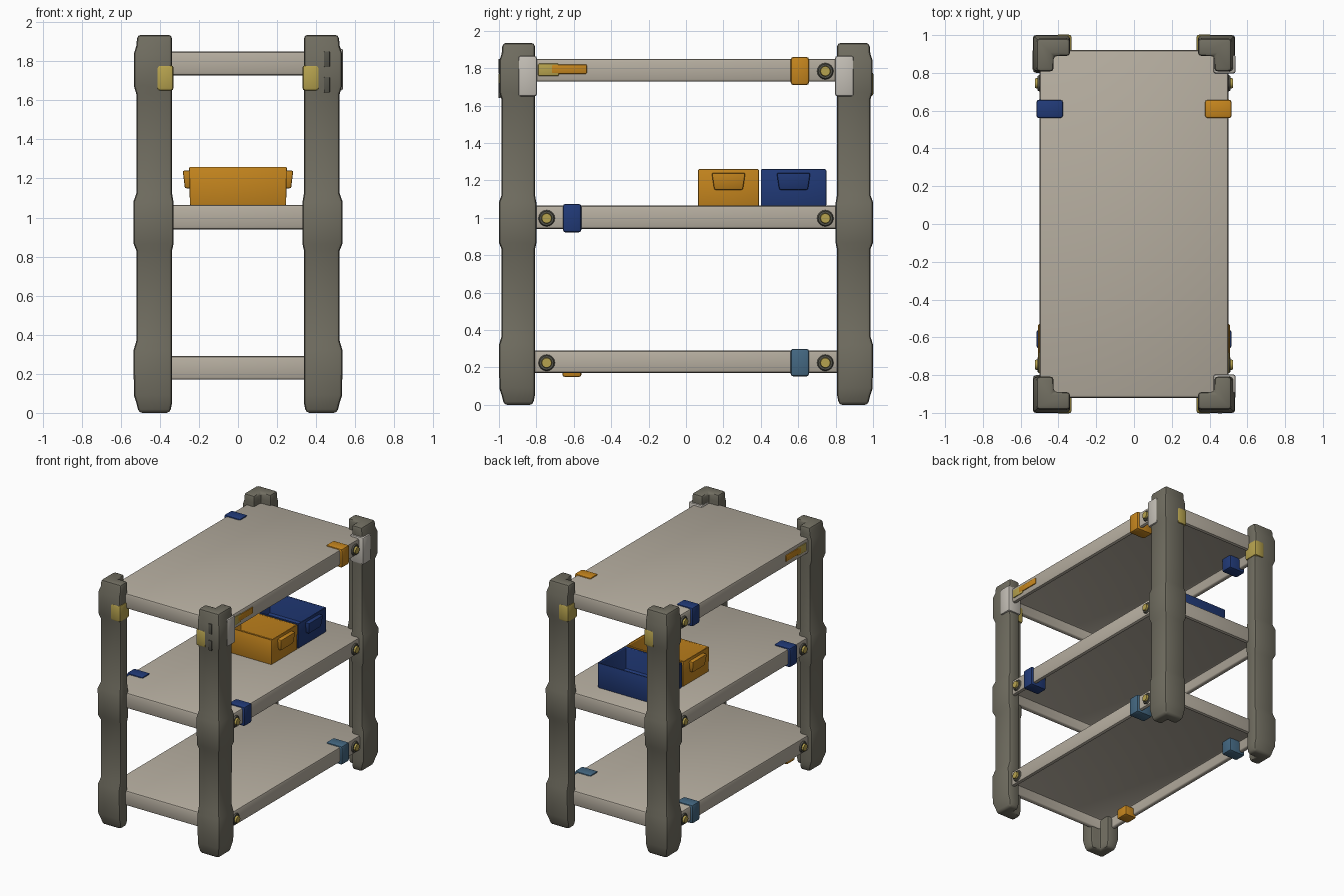
import bpy, bmesh, math
from mathutils import Matrix

if "Cube" in bpy.data.objects:
    bpy.data.objects.remove(bpy.data.objects["Cube"])


def material(name, r, g, b):
    m = bpy.data.materials.new(name)
    lin = [((c / 255 + 0.055) / 1.055) ** 2.4 for c in (r, g, b)]
    m.diffuse_color = (*lin, 1)
    m.use_nodes = True
    m.node_tree.nodes["Principled BSDF"].inputs["Base Color"].default_value = m.diffuse_color
    return m


POST = material("olive grey", 113, 110, 97)
SHELF = material("warm light grey", 182, 174, 160)
ORANGE = material("orange", 198, 134, 30)
BLUE = material("navy blue", 33, 58, 120)
STEEL = material("steel blue", 68, 104, 130)
YELLOW = material("dull yellow", 182, 162, 78)
WHITE = material("off white", 196, 191, 182)
DARK = material("dark grey", 84, 83, 74)


def finish(bm, name, mat, bevel=0.0, segs=2):
    bmesh.ops.recalc_face_normals(bm, faces=bm.faces[:])
    if bevel:
        edges = [e for e in bm.edges if e.calc_face_angle(0) > math.radians(50)]
        bmesh.ops.bevel(bm, geom=edges, offset=bevel, segments=segs,
                        profile=0.5, affect='EDGES', clamp_overlap=True)
    me = bpy.data.meshes.new(name)
    bm.to_mesh(me)
    bm.free()
    me.materials.append(mat)
    ob = bpy.data.objects.new(name, me)
    bpy.context.collection.objects.link(ob)
    bpy.ops.object.select_all(action='DESELECT')
    ob.select_set(True)
    bpy.context.view_layer.objects.active = ob
    bpy.ops.object.shade_smooth_by_angle(angle=math.radians(40))
    return ob


def cube(x0, x1, y0, y1, z0, z1):
    bm = bmesh.new()
    bmesh.ops.create_cube(bm, size=1)
    for v in bm.verts:
        v.co.x = x0 if v.co.x < 0 else x1
        v.co.y = y0 if v.co.y < 0 else y1
        v.co.z = z0 if v.co.z < 0 else z1
    return bm


def box(name, mat, sx, sy, dims, bevel=0.01):
    # box given for the +x +y corner, flipped by signs
    bm = cube(*dims)
    for v in bm.verts:
        v.co.x *= sx
        v.co.y *= sy
    return finish(bm, name, mat, bevel)


def hollow(bm, up, wall, depth):
    # sink the top or bottom face to leave a wall
    bm.normal_update()
    face = next(f for f in bm.faces if f.normal.z * up > 0.9)
    bmesh.ops.inset_region(bm, faces=[face], thickness=wall)
    ext = bmesh.ops.extrude_discrete_faces(bm, faces=[face])
    for v in ext["faces"][0].verts:
        v.co.z -= up * depth


# L-shaped corner posts: rings of (height, outer growth, arm growth)
RINGS = [(0.0, -0.012, -0.01), (0.05, 0.0, 0.0), (0.09, 0.013, 0.0),
         (0.32, 0.015, 0.0), (0.37, 0.0, 0.0), (0.83, 0.0, 0.0),
         (0.865, 0.014, 0.008), (1.08, 0.016, 0.008), (1.125, 0.0, 0.0),
         (1.63, 0.0, 0.0), (1.67, 0.012, 0.0), (1.84, 0.013, 0.0),
         (1.88, 0.0, 0.0), (1.935, -0.004, 0.0)]
for sx in (-1, 1):
    for sy in (-1, 1):
        bm = bmesh.new()
        loops = []
        for z, o, a in RINGS:
            X, Y, ex, ey, ix, iy = 0.52 + o, 0.985 + o, 0.338 - a, 0.808 - a, 0.425, 0.89
            pts = [(X, Y), (ex, Y), (ex, iy), (ix, iy), (ix, ey), (X, ey)]
            loops.append([bm.verts.new((sx * x, sy * y, z)) for x, y in pts])
        for lo, hi in zip(loops, loops[1:]):
            for i in range(6):
                j = (i + 1) % 6
                bm.faces.new((lo[i], lo[j], hi[j], hi[i]))
        bm.faces.new(loops[0])
        bm.faces.new(loops[-1])
        finish(bm, "corner_post", POST, 0.018)
        # yellow latch on the inner edge of the end face
        box("post_latch", YELLOW, sx, sy, (0.33, 0.415, 0.88, 1.002, 1.65, 1.78), 0.014)
    # pale pads on the right side posts
for sy in (-1, 1):
    box("post_pad", WHITE, 1, sy, (0.42, 0.538, 0.797, 0.897, 1.65, 1.865), 0.012)
# slots on the front right post
for z in (1.68, 1.81):
    box("post_slot", DARK, 1, -1, (0.44, 0.47, 0.99, 1.002, z - 0.04, z + 0.04), 0.004)

# shelves, hollow underneath
SHELVES = {"bottom": (0.17, 0.29), "middle": (0.94, 1.065), "top": (1.728, 1.85)}
for name, (z0, z1) in SHELVES.items():
    bm = cube(-0.5, 0.5, -0.92, 0.92, z0, z1)
    hollow(bm, -1, 0.05, 0.085)
    finish(bm, name + "_shelf", SHELF, 0.015)
    # round pins with dark collars near each post
    for sx in (-1, 1):
        for sy in (-1, 1):
            if name == "top" and sy < 0:
                continue
            for part, mat, r, d in (("pin_collar", DARK, 0.045, 0.012), ("pin", YELLOW, 0.03, 0.026)):
                bm = bmesh.new()
                bmesh.ops.create_cone(bm, cap_ends=True, segments=16, radius1=r,
                                      radius2=r * 0.85, depth=d)
                bm.transform(Matrix.Translation((sx * (0.498 + d / 2), sy * 0.745, (z0 + z1) / 2 - 0.005))
                             @ Matrix.Rotation(sx * math.pi / 2, 4, 'Y'))
                finish(bm, part, mat)

# coloured clips wrapped over the shelf edges
CLIPS = [("top", 1, 1, ORANGE), ("top", -1, 1, BLUE),
         ("middle", 1, -1, BLUE), ("middle", -1, -1, BLUE),
         ("bottom", 1, 1, STEEL), ("bottom", -1, 1, STEEL)]
for name, sx, sy, mat in CLIPS:
    z0, z1 = SHELVES[name]
    box("shelf_clip", mat, sx, sy, (0.375, 0.517, 0.56, 0.658, z0 - 0.018, z1 + 0.01), 0.014)
box("under_clip", ORANGE, -1, -1, (0.39, 0.492, 0.56, 0.66, 0.15, 0.23))

# orange strips on the top shelf sides
for sx in (-1, 1):
    box("side_strip", ORANGE, sx, -1, (0.49, 0.507, 0.53, 0.72, 1.77, 1.82), 0.006)
    box("side_strip_end", YELLOW, sx, -1, (0.49, 0.506, 0.68, 0.79, 1.758, 1.825), 0.006)

# open bins with side handles
for name, mat, y0, y1 in (("orange_bin", ORANGE, 0.065, 0.39), ("blue_bin", BLUE, 0.4, 0.75)):
    bm = cube(-0.25, 0.25, y0, y1, 1.062, 1.26)
    for v in bm.verts:
        if v.co.z < 1.1:
            v.co.x *= 0.985
    hollow(bm, 1, 0.018, 0.17)
    finish(bm, name, mat, 0.007)
    mid = (y0 + y1) / 2
    for sx in (-1, 1):
        bm = cube(0.24, 0.283, mid - 0.09, mid + 0.09, 1.15, 1.24)
        for v in bm.verts:
            if v.co.z < 1.2:
                v.co.y = mid + (v.co.y - mid) * 0.85
                v.co.x = min(v.co.x, 0.272)
            v.co.x *= sx
        finish(bm, name + "_handle", mat, 0.008)
